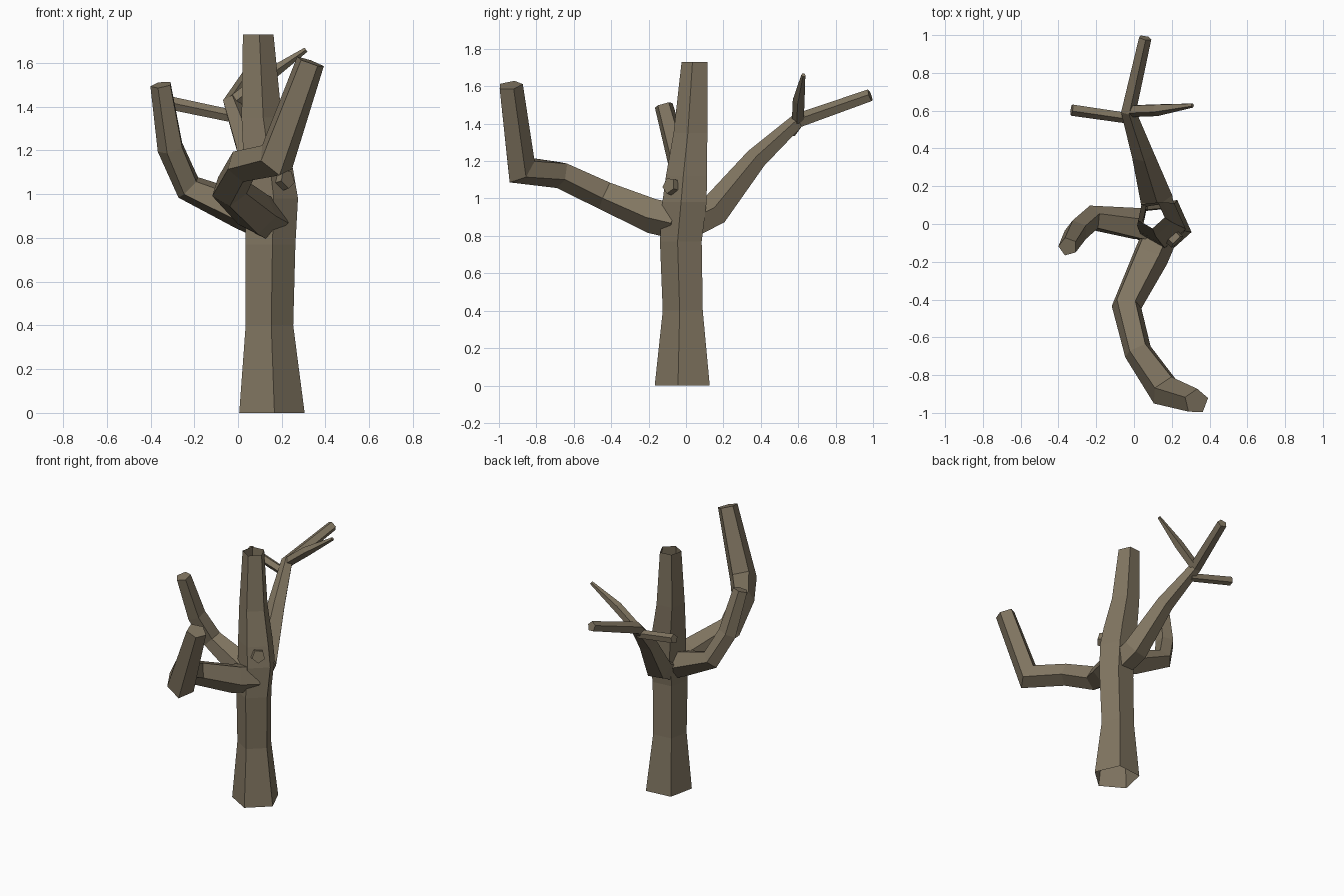
import bpy, bmesh, math
from mathutils import Vector

if "Cube" in bpy.data.objects:
    bpy.data.objects.remove(bpy.data.objects["Cube"])

SIDES = 5
bark = bpy.data.materials.new("bark")
bark.diffuse_color = (0.22, 0.18, 0.12, 1)
bark.use_nodes = True
bark.node_tree.nodes["Principled BSDF"].inputs["Base Color"].default_value = bark.diffuse_color


def limb(name, rows, flat=False, phase=-12):
    """Closed five-sided tube through rows of (x, y, z, radius)."""
    pts = [Vector(r[:3]) for r in rows]
    segs = [(b - a).normalized() for a, b in zip(pts, pts[1:])]
    bm = bmesh.new()
    rings, side = [], None
    for i, (p, row) in enumerate(zip(pts, rows)):
        t = (segs[max(i - 1, 0)] + segs[min(i, len(segs) - 1)]).normalized()
        if flat:                       # level rings, used by the trunk
            t = Vector((0, 0, 1))
        if side is None:
            side = Vector((1, 0, 0)) if abs(t.x) < 0.8 else Vector((0, 0, 1))
        side = (side - t * side.dot(t)).normalized()
        up = t.cross(side)
        ring = []
        for k in range(SIDES):
            a = math.radians(phase + 360 * k / SIDES)
            ring.append(bm.verts.new(p + row[3] * (side * math.cos(a) + up * math.sin(a))))
        rings.append(ring)
    for a, b in zip(rings, rings[1:]):
        for k in range(SIDES):
            n = (k + 1) % SIDES
            bm.faces.new((a[k], a[n], b[n], b[k]))
    bm.faces.new(rings[0][::-1])
    bm.faces.new(rings[-1])
    bmesh.ops.recalc_face_normals(bm, faces=bm.faces)
    me = bpy.data.meshes.new(name)
    bm.to_mesh(me)
    bm.free()
    me.materials.append(bark)
    ob = bpy.data.objects.new(name, me)
    bpy.context.scene.collection.objects.link(ob)
    return ob


# Trunk with a flared foot and a tapering, leaning top
tree = limb("tree", [
    (0.15, -0.01, 0.0, 0.158), (0.14, -0.01, 0.4, 0.115),
    (0.145, -0.02, 0.77, 0.12), (0.15, 0.0, 0.98, 0.127),
    (0.135, 0.01, 1.12, 0.118), (0.105, 0.03, 1.35, 0.097),
    (0.09, 0.05, 1.73, 0.074)], flat=True)

parts = [
    # Heavy front branch that turns upward at its end
    limb("front_branch", [
        (0.14, -0.04, 0.88, 0.10), (0.085, -0.17, 0.91, 0.10),
        (-0.04, -0.43, 1.02, 0.083), (0.02, -0.67, 1.13, 0.077),
        (0.17, -0.885, 1.155, 0.092), (0.33, -0.94, 1.605, 0.068)]),
    # Left branch curving up
    limb("left_branch", [
        (0.13, -0.01, 0.88, 0.095), (0.02, -0.005, 0.925, 0.09),
        (-0.225, 0.03, 1.03, 0.068), (-0.305, -0.04, 1.21, 0.064),
        (-0.35, -0.12, 1.50, 0.051)], phase=20),
    # Long back branch
    limb("back_branch", [
        (0.14, 0.01, 0.86, 0.09), (0.115, 0.15, 0.93, 0.09),
        (0.045, 0.375, 1.21, 0.062), (-0.03, 0.60, 1.415, 0.042),
        (0.058, 0.985, 1.55, 0.035)]),
    # Twigs on the back branch
    limb("left_twig", [
        (-0.02, 0.56, 1.355, 0.03), (-0.33, 0.605, 1.42, 0.032)]),
    limb("right_twig", [
        (-0.02, 0.60, 1.42, 0.034), (0.12, 0.605, 1.53, 0.034),
        (0.31, 0.628, 1.66, 0.012)]),
    # Cut knot on the trunk
    limb("knot", [
        (0.16, -0.025, 1.05, 0.05), (0.228, -0.093, 1.07, 0.045)]),
]

# Weld all limbs into one continuous skin
for part in parts:
    mod = tree.modifiers.new(part.name, 'BOOLEAN')
    mod.operation = 'UNION'
    mod.solver = 'EXACT'
    mod.object = part
dg = bpy.context.evaluated_depsgraph_get()
mesh = bpy.data.meshes.new_from_object(tree.evaluated_get(dg))
tree.modifiers.clear()
tree.data = mesh
for part in parts:
    bpy.data.objects.remove(part)

# The trunk is a hollow shell, open at foot and top
bm = bmesh.new()
bm.from_mesh(mesh)
ends = [f for f in bm.faces
        if all(v.co.z < 0.001 for v in f.verts) or all(v.co.z > 1.729 for v in f.verts)]
bmesh.ops.delete(bm, geom=ends, context='FACES')
bm.to_mesh(mesh)
bm.free()
